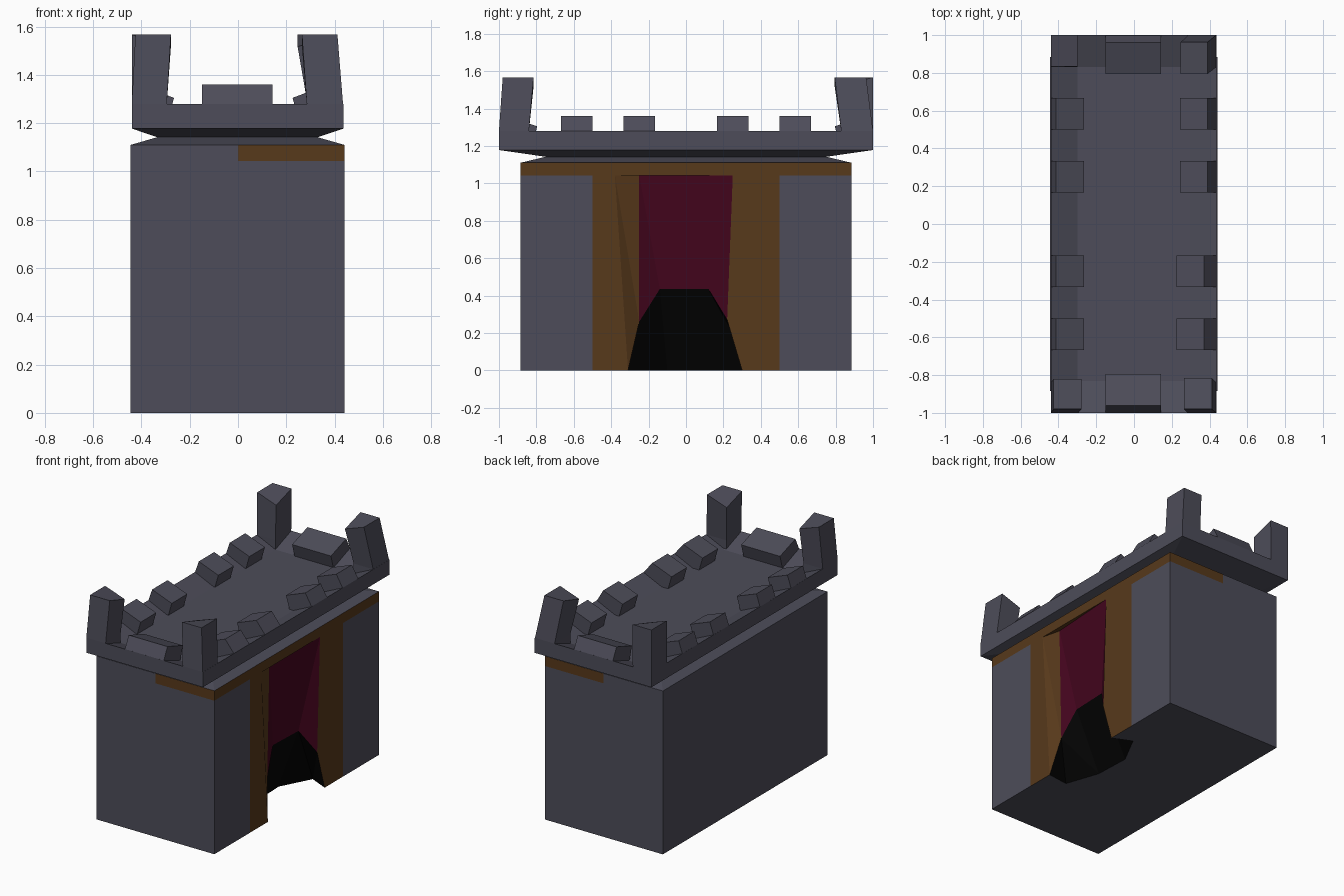
import bpy, bmesh

if "Cube" in bpy.data.objects:
    bpy.data.objects.remove(bpy.data.objects["Cube"])

def mat(name, rgb):
    m = bpy.data.materials.new(name)
    m.diffuse_color = (*rgb, 1)
    m.use_nodes = True
    m.node_tree.nodes["Principled BSDF"].inputs["Base Color"].default_value = m.diffuse_color
    return m

STONE, WOOD, CURTAIN, DARK = range(4)
MATS = [mat("slate_stone", (0.074, 0.073, 0.1)), mat("brown_wood", (0.096, 0.041, 0.011)),
        mat("maroon_panel", (0.059, 0.0015, 0.013)), mat("black_hollow", (0.0008, 0.0008, 0.0008))]

def finish(name, bm, mats):
    bmesh.ops.remove_doubles(bm, verts=bm.verts, dist=0.0005)
    bmesh.ops.recalc_face_normals(bm, faces=bm.faces)
    me = bpy.data.meshes.new(name)
    bm.to_mesh(me)
    bm.free()
    for m in mats:
        me.materials.append(m)
    ob = bpy.data.objects.new(name, me)
    bpy.context.collection.objects.link(ob)
    return ob

def rect(x0, x1, y0, y1, z):
    return [(x0, y0, z), (x1, y0, z), (x1, y1, z), (x0, y1, z)]

def loft(name, rings):
    """Closed solid through a stack of equal-length rings."""
    bm = bmesh.new()
    vs = [[bm.verts.new(p) for p in r] for r in rings]
    n = len(vs[0])
    for a, b in zip(vs, vs[1:]):
        for i in range(n):
            j = (i + 1) % n
            bm.faces.new((a[i], a[j], b[j], b[i]))
    bm.faces.new(vs[0])
    bm.faces.new(vs[-1])
    return finish(name, bm, MATS[:1])

# main block with coloured right side and hollow
L, R, Y, B, T = -0.445, 0.441, 0.884, 1.043, 1.11
bm = bmesh.new()

def face(pts, m):
    f = bm.faces.new([bm.verts.new(p) for p in pts])
    f.material_index = m

def side(pts, m):
    face([(R, y, z) for y, z in pts], m)

face([(L, -Y, 0), (L, Y, 0), (L, Y, T), (L, -Y, T)], STONE)
face(rect(L, R, -Y, Y, T), STONE)
for y in (-Y, Y):
    face([(L, y, 0), (R, y, 0), (R, y, B), (0, y, B), (0, y, T), (L, y, T)], STONE)
    face([(0, y, B), (R, y, B), (R, y, T), (0, y, T)], WOOD)
side([(-Y, B), (Y, B), (Y, T), (-Y, T)], WOOD)
for s in (-1, 1):
    side([(s * .5, 0), (s * Y, 0), (s * Y, B), (s * .5, B)], STONE)
side([(-.5, 0), (-.31, 0), (-.38, B), (-.5, B)], WOOD)
side([(.3, 0), (.5, 0), (.5, B), (.25, B), (.22, .27)], WOOD)

arch = [(R, -.31, 0), (.395, -.25, .26), (.36, -.14, .435),
        (.37, .12, .435), (R, .22, .27), (R, .3, 0)]
floor = [arch[0], (.29, -.33, 0), (.21, -.1, 0), (.2, .15, 0), (.31, .36, 0), arch[5]]
pj, pl, pr = (R, -.38, B), (.41, -.25, B), (R, .25, B)
# sloping left jamb and the sliver of lintel above the panel
face([arch[0], arch[1], pj], WOOD)
face([arch[1], pl, pj], WOOD)
face([pj, pl, pr], WOOD)
# inward-leaning panel and its folded edge
face([pl, arch[1], arch[2]], CURTAIN)
face([pl, arch[2], arch[3], pr], CURTAIN)
face([pr, arch[3], arch[4]], CURTAIN)
# ragged hollow: triangles from the arch down to the floor outline
for i in range(5):
    a, b, c, d = arch[i], arch[i + 1], floor[i + 1], floor[i]
    if b != c:
        face([a, b, c], DARK)
    if a != d:
        face([a, c, d], DARK)
# underside around the hollow
face([(L, -Y, 0), (R, -Y, 0), (R, -.5, 0), *floor, (R, .5, 0), (R, Y, 0), (L, Y, 0)], STONE)
finish("main_block", bm, MATS)

# waisted neck and overhanging roof slab with a dished top
loft("roof_slab", [rect(L, R, -Y, Y, T), rect(-.335, .33, -.75, .75, 1.142),
                   rect(-.44, .437, -1, 1, 1.178), rect(-.44, .437, -1, 1, 1.28),
                   rect(-.3, .3, -.83, .83, 1.217)])

# leaning corner posts; the corner facing the centre is lower
posts = {
    "front_left": ((-.44, -.295, -1, -.84), (-.425, -.278, -.98, -.82)),
    "front_right": ((.285, .435, -1, -.84), (.265, .412, -.98, -.815)),
    "back_left": ((-.44, -.3, .83, 1), (-.44, -.298, .835, 1)),
    "back_right": ((.288, .435, .83, 1), (.247, .39, .795, .963)),
}
for n, (lo, hi) in posts.items():
    foot, mid, top = rect(*lo, 1.2), rect(*lo, 1.28), rect(*hi, 1.567)
    k = min(range(4), key=lambda i: abs(top[i][0]) + abs(top[i][1]))
    top[k] = (*top[k][:2], 1.517)
    k = max(range(4), key=lambda i: abs(foot[i][0]) + abs(foot[i][1]))
    loft(n + "_post", [foot, mid, top])

# tilted battlement blocks: profile is (distance in from edge, height)
def block(name, place, a, b, top, inner):
    prof = [(0, 1.2), (0, 1.278), (top, 1.36), (inner, 1.305), (inner - .03, 1.2)]
    loft(name, [[place(u, t, z) for u, z in prof] for t in (a, b)])

for s in (-1, 1):
    for lo, hi in ((.167, .333), (.5, .667)):
        a, b = s * lo, s * hi
        block("left_battlement", lambda u, t, z: (-.44 + u, t, z), a, b, .028, .175)
        off = .018 if s < 0 else 0
        block("right_battlement", lambda u, t, z: (.437 - u, t, z), a, b, .048 + off, .193 + off)
    block("end_battlement", lambda u, t, z: (t, s * (1 - u), z), -.15, .142, .04, .205)
